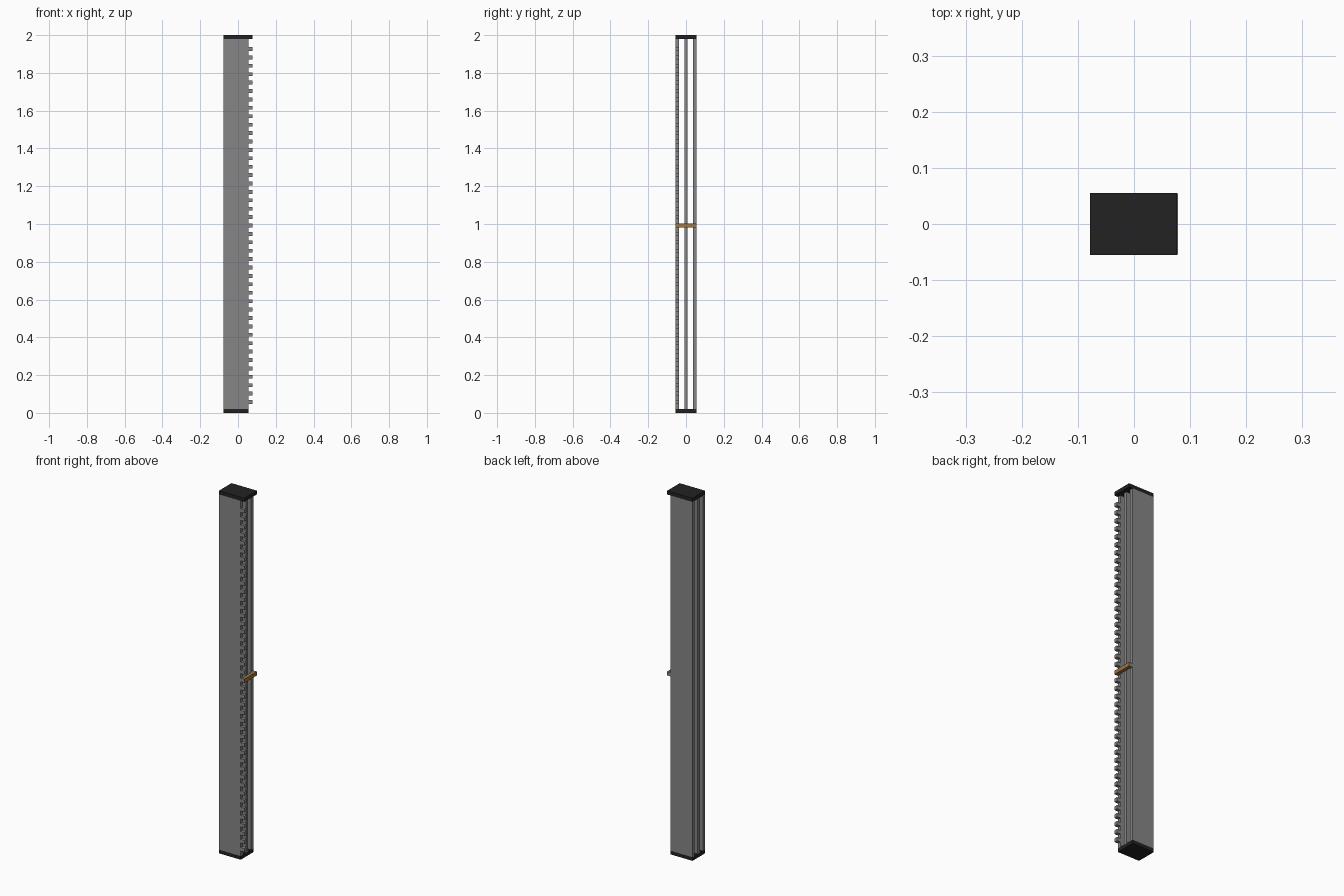
import bpy

cube = bpy.data.objects.get("Cube")
if cube:
    bpy.data.objects.remove(cube, do_unlink=True)


def material(name, r, g, b):
    m = bpy.data.materials.new(name)
    m.use_nodes = True
    m.diffuse_color = (r, g, b, 1)
    m.node_tree.nodes["Principled BSDF"].inputs["Base Color"].default_value = (r, g, b, 1)
    return m


GREY = material("steel grey", 0.24, 0.24, 0.24)
BLACK = material("black plastic", 0.016, 0.016, 0.016)
GOLD = material("brass", 0.33, 0.18, 0.05)


def box(name, x, y, z, mat):
    """Axis-aligned box from (min, max) pairs."""
    bpy.ops.mesh.primitive_cube_add(size=1)
    ob = bpy.context.object
    ob.name = name
    ob.location = [(a + b) / 2 for a, b in (x, y, z)]
    ob.scale = [b - a for a, b in (x, y, z)]
    bpy.ops.object.transform_apply(location=True, scale=True)
    ob.data.materials.append(mat)
    return ob


LEFT, BASE, TIP = -0.078, 0.055, 0.077
HALF = 0.055
CAP = 0.02
BODY = (CAP, 2 - CAP)
FRONT = (-HALF, -0.036)
BACK = (0.036, HALF)
PITCH, TOOTH, MID = 0.0445, 0.02, 0.992

# End caps: the top one also covers the teeth
box("bottom_cap", (LEFT, BASE), (-HALF, HALF), (0, CAP), BLACK)
box("top_cap", (LEFT, TIP), (-HALF, HALF), (2 - CAP, 2), BLACK)

# Three parallel upright plates with open gaps between them
box("front_plate", (LEFT, BASE), FRONT, BODY, GREY)
box("middle_plate", (LEFT, BASE), (-0.009, 0.009), BODY, GREY)
box("back_plate", (LEFT, BASE), BACK, BODY, GREY)

# Row of teeth along the edge of the front plate
z0 = MID - 21 * PITCH - TOOTH / 2
teeth = box("teeth", (BASE, TIP), FRONT, (z0, z0 + TOOTH), GREY)
array = teeth.modifiers.new("row", 'ARRAY')
array.count = 43
array.use_relative_offset = False
array.use_constant_offset = True
array.constant_offset_displace = (0, 0, PITCH)

# Cross bar at mid height, ending on a single tooth of the back plate
mid_z = (MID - TOOTH / 2, MID + TOOTH / 2)
box("back_tooth", (BASE, TIP), BACK, mid_z, GREY)
box("cross_bar", (BASE + 0.004, TIP + 0.001), (-HALF + 0.001, HALF - 0.001),
    (mid_z[0] - 0.0005, mid_z[1] + 0.0005), GOLD)
